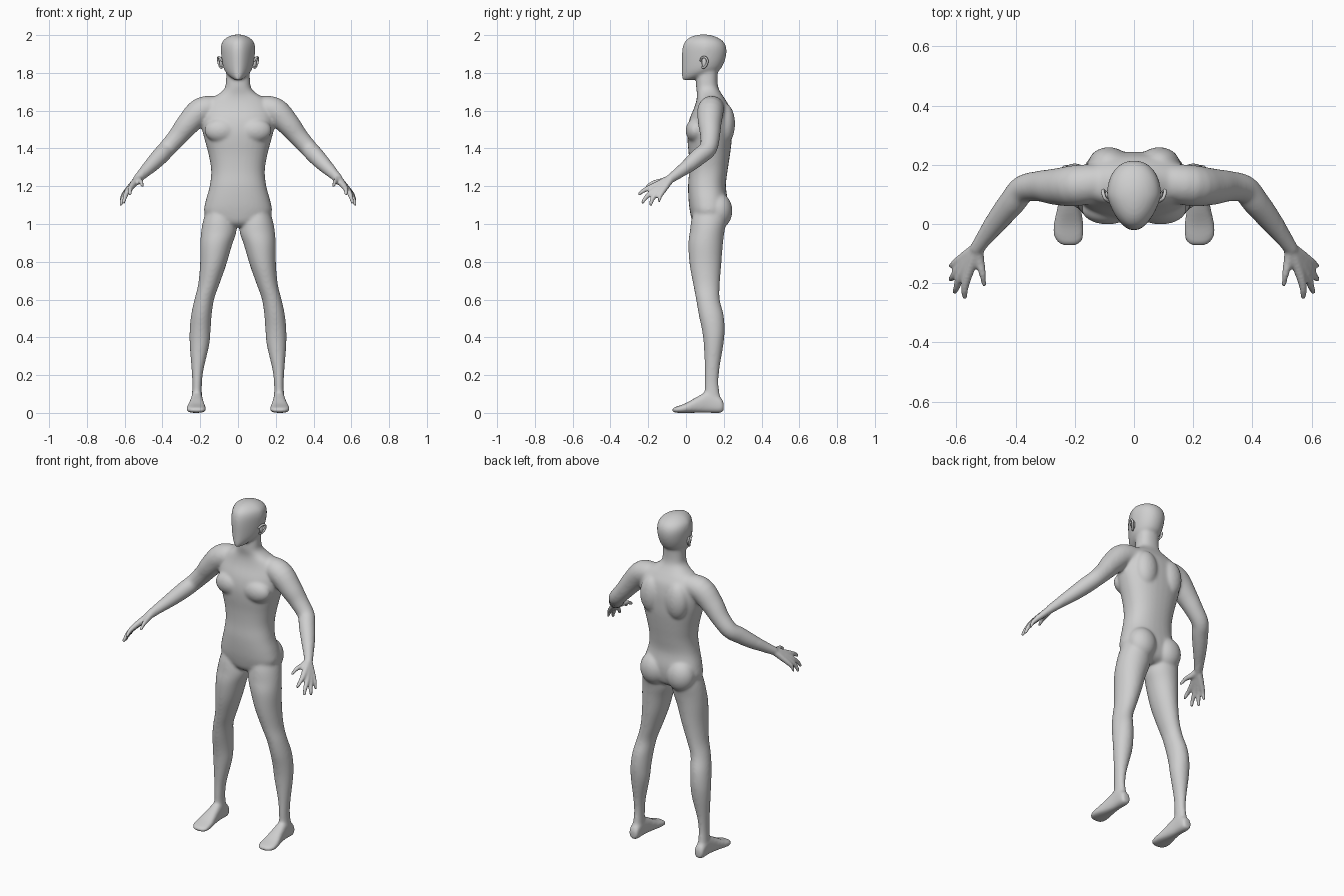
import bpy, bmesh, math
from mathutils import Vector, Matrix

if "Cube" in bpy.data.objects:
    bpy.data.objects.remove(bpy.data.objects["Cube"])

skin = bpy.data.materials.new("light grey")
skin.diffuse_color = (0.62, 0.62, 0.62, 1)
skin.use_nodes = True
skin.node_tree.nodes["Principled BSDF"].inputs["Base Color"].default_value = skin.diffuse_color


def refine(rows, steps=4):
    """Catmull-Rom interpolation through rows of numbers."""
    out = []
    for i in range(len(rows) - 1):
        p0, p1 = rows[max(i - 1, 0)], rows[i]
        p2, p3 = rows[i + 1], rows[min(i + 2, len(rows) - 1)]
        for k in range(steps):
            t = k / steps
            out.append([0.5 * (2 * b + (c - a) * t + (2 * a - 5 * b + 4 * c - d) * t * t
                               + (3 * b - a - 3 * c + d) * t ** 3)
                        for a, b, c, d in zip(p0, p1, p2, p3)])
    return out + [list(rows[-1])]


def skin_rings(bm, rings):
    """Bridge rings of points into a closed tube."""
    rings = [[bm.verts.new(p) for p in ring] for ring in rings]
    n = len(rings[0])
    faces = [bm.faces.new(rings[0]), bm.faces.new(rings[-1])]
    for a, b in zip(rings, rings[1:]):
        for i in range(n):
            j = (i + 1) % n
            faces.append(bm.faces.new((a[i], a[j], b[j], b[i])))
    bmesh.ops.recalc_face_normals(bm, faces=faces)


def loft(bm, rows, axis="z", power=2.0, taper=0.0, side=1, n=32):
    """Rows of (position, x0, x1, b0, b1); b is y for axis z, z for axis y."""
    rings = []
    for t, x0, x1, b0, b1 in refine(rows):
        ring = []
        for i in range(n):
            a = 2 * math.pi * i / n
            c, s = math.cos(a), math.sin(a)
            c = math.copysign(abs(c) ** (2 / power), c)
            s = math.copysign(abs(s) ** (2 / power), s)
            c *= 1 + taper * min(s, 0)
            x = side * ((x0 + x1) / 2 + c * (x1 - x0) / 2)
            b = (b0 + b1) / 2 + s * (b1 - b0) / 2
            ring.append((x, b, t) if axis == "z" else (x, t, b))
        rings.append(ring)
    skin_rings(bm, rings)


def tube(bm, rows, side=1, n=16):
    """Round tube through rows of (x, y, z, radius), with rounded ends."""
    pts = refine(rows)
    for p, end in ((pts[0], 0), (pts[-1], -1)):
        blob(bm, p[:3], (p[3],) * 3, side)
    rings = []
    for i, (x, y, z, r) in enumerate(pts):
        d = Vector(pts[min(i + 1, len(pts) - 1)][:3]) - Vector(pts[max(i - 1, 0)][:3])
        u = d.cross(Vector((0.3, 0.8, 0.52))).normalized()
        v = d.cross(u).normalized()
        ring = []
        for k in range(n):
            a = 2 * math.pi * k / n
            p = Vector((x, y, z)) + r * (math.cos(a) * u + math.sin(a) * v)
            ring.append((side * p.x, p.y, p.z))
        rings.append(ring)
    skin_rings(bm, rings)


def blob(bm, centre, radii, side=1):
    """Ellipsoid."""
    m = Matrix.Translation((side * centre[0], centre[1], centre[2])) @ Matrix.Diagonal((*radii, 1))
    bmesh.ops.create_uvsphere(bm, u_segments=24, v_segments=14, radius=1, matrix=m)


def make(name, bm):
    me = bpy.data.meshes.new(name)
    bm.to_mesh(me)
    bm.free()
    ob = bpy.data.objects.new(name, me)
    bpy.context.collection.objects.link(ob)
    me.materials.append(skin)
    me.polygons.foreach_set("use_smooth", [True] * len(me.polygons))
    return ob


bm = bmesh.new()

# torso and neck: z, half width, front y, back y
torso = [(0.985, .06, .06, .17), (1.01, .13, .035, .205), (1.06, .178, .022, .22),
         (1.12, .172, .014, .222), (1.2, .15, .011, .211), (1.28, .142, .016, .22),
         (1.36, .154, .015, .232), (1.44, .175, .008, .242), (1.5, .19, .008, .244),
         (1.56, .195, .02, .242), (1.62, .185, .045, .23), (1.66, .15, .056, .208),
         (1.69, .10, .058, .188), (1.72, .07, .054, .172), (1.76, .064, .054, .167),
         (1.83, .06, .06, .17)]
loft(bm, [(z, -w, w, f, b) for z, w, f, b in torso], power=2.3)

# head
head = [(1.76, .012, -.02, .03), (1.78, .042, -.023, .1), (1.81, .07, -.022, .172),
        (1.85, .083, -.022, .2), (1.9, .09, -.022, .214), (1.94, .091, -.017, .212),
        (1.97, .08, -.003, .194), (1.992, .052, .028, .157), (2.003, .018, .07, .115)]
loft(bm, [(z, -w, w, f, b) for z, w, f, b in head], power=2.15, taper=0.3)

leg = [(1.08, .03, .165, .045, .215), (1.02, .014, .184, .028, .215), (.96, .008, .195, .02, .204),
       (.89, .031, .2, .012, .195), (.785, .062, .201, .019, .187), (.68, .099, .211, .038, .179),
       (.6, .127, .231, .053, .179), (.52, .139, .248, .067, .199), (.44, .145, .256, .084, .205),
       (.36, .152, .256, .094, .198), (.23, .182, .246, .099, .177), (.15, .191, .242, .098, .173),
       (.08, .191, .245, .1, .182), (.03, .195, .243, .12, .19)]
foot = [(.2, .2, .238, .012, .05), (.185, .189, .248, 0, .08), (.12, .187, .249, 0, .112),
        (.06, .18, .258, 0, .086), (0, .17, .272, 0, .052), (-.04, .169, .273, 0, .037),
        (-.065, .18, .256, .002, .028), (-.073, .195, .24, .008, .02)]
arm = [(.09, .145, 1.615, .06), (.19, .13, 1.603, .07), (.265, .126, 1.53, .062),
       (.32, .128, 1.462, .052), (.375, .118, 1.4, .047), (.41, .075, 1.362, .046),
       (.455, .02, 1.315, .04), (.5, -.04, 1.27, .03), (.53, -.082, 1.24, .024)]
wrist = (.529, -.08, 1.24, .021)
fingers = [[wrist, (.564, -.18, 1.197, .016), (.572, -.222, 1.178, .012), (.572, -.247, 1.159, .009)],
           [wrist, (.582, -.168, 1.178, .016), (.598, -.21, 1.143, .012), (.605, -.229, 1.115, .009)],
           [wrist, (.592, -.15, 1.168, .015), (.611, -.178, 1.132, .012), (.62, -.186, 1.104, .009)],
           [wrist, (.596, -.125, 1.168, .014), (.612, -.138, 1.145, .011), (.62, -.142, 1.122, .008)],
           [wrist, (.522, -.125, 1.227, .017), (.512, -.168, 1.221, .012), (.506, -.203, 1.203, .009)]]

for s in (1, -1):
    loft(bm, leg, side=s)
    loft(bm, foot, axis="y", power=2.6, side=s)
    tube(bm, arm, side=s, n=24)
    for f in fingers:
        tube(bm, f, side=s)
    blob(bm, (.09, .05, 1.495), (.088, .052, .065), s)     # chest muscle
    blob(bm, (.085, .205, 1.53), (.07, .055, .11), s)      # shoulder blade
    blob(bm, (.088, .172, 1.07), (.085, .074, .095), s)    # buttock

# fuse all parts into one skin
body = make("body", bm)
mod = body.modifiers.new("fuse", "REMESH")
mod.mode = "VOXEL"
mod.voxel_size = 0.006
fused = bpy.data.meshes.new_from_object(body.evaluated_get(bpy.context.evaluated_depsgraph_get()))
body.modifiers.clear()
bm = bmesh.new()
bm.from_mesh(fused)
soft = [v for v in bm.verts if abs(v.co.x) < 0.5]
hands = [v for v in bm.verts if abs(v.co.x) >= 0.5]
for verts, times in ((soft, 12), (hands, 3)):
    for _ in range(times):
        bmesh.ops.smooth_vert(bm, verts=verts, factor=0.5,
                              use_axis_x=True, use_axis_y=True, use_axis_z=True)
bm.to_mesh(body.data)
bm.free()
if not body.data.materials:
    body.data.materials.append(skin)
body.data.polygons.foreach_set("material_index", [0] * len(body.data.polygons))
body.data.polygons.foreach_set("use_smooth", [True] * len(body.data.polygons))
body.data.update()

# ears: rim and inner shell
rim = [(.086, .078, 1.866, .006), (.097, .085, 1.881, .006), (.104, .102, 1.882, .006),
       (.105, .113, 1.866, .006), (.1, .109, 1.845, .006), (.09, .096, 1.828, .006),
       (.083, .086, 1.83, .005)]
for s, name in ((1, "ear_left"), (-1, "ear_right")):
    bm = bmesh.new()
    tube(bm, rim, side=s, n=10)
    blob(bm, (.089, .098, 1.855), (.009, .015, .028), s)
    make(name, bm)
